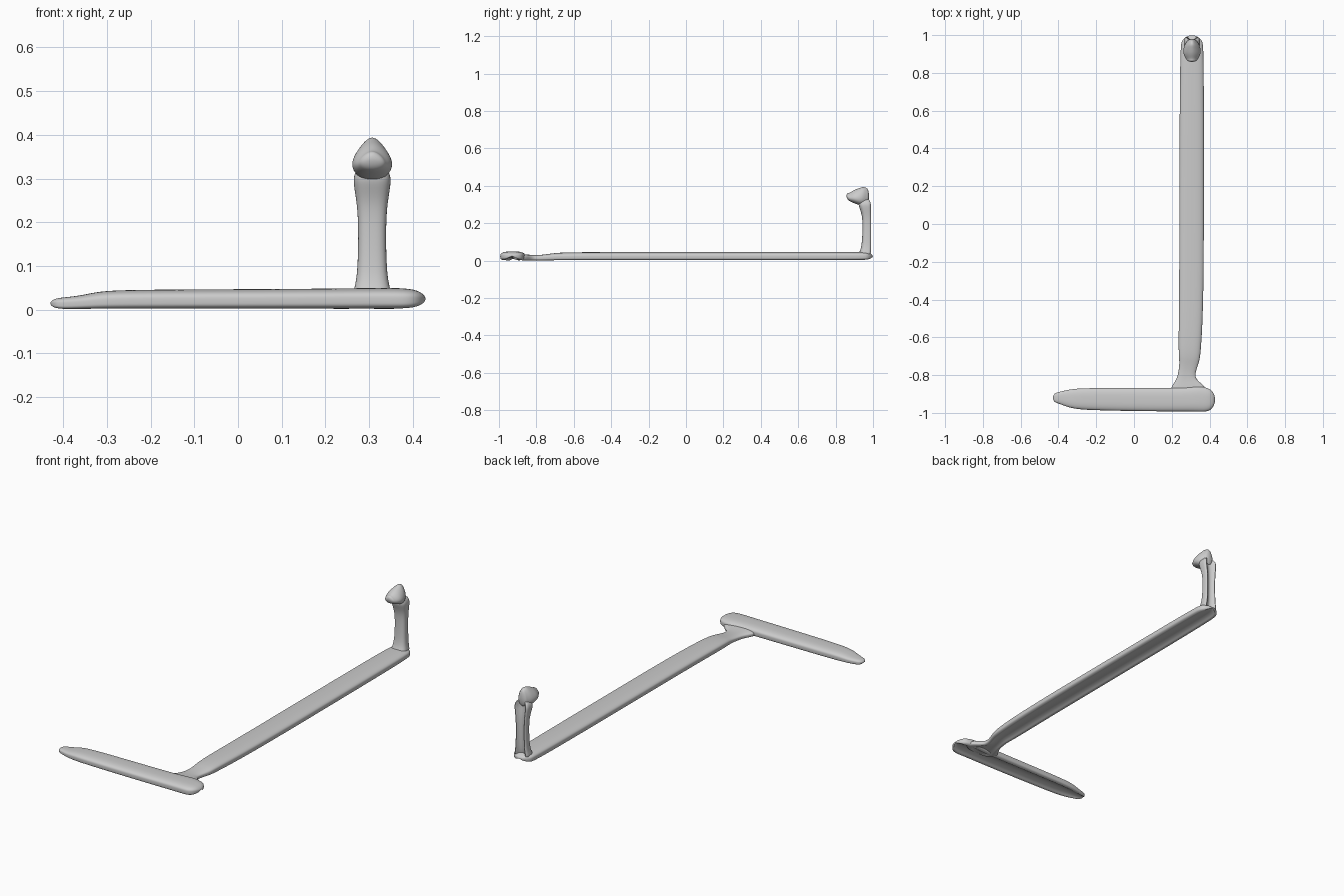
import bpy, bmesh, math

cube = bpy.data.objects.get("Cube")
if cube:
    bpy.data.objects.remove(cube, do_unlink=True)

# One plain grey for everything
COLOUR = (0.6, 0.6, 0.6, 1)
grey = bpy.data.materials.new("plain_grey")
grey.use_nodes = True
grey.diffuse_color = COLOUR
grey.node_tree.nodes["Principled BSDF"].inputs["Base Color"].default_value = COLOUR

SIDES = 40
POST_X = 0.307
BACK_Y = 0.992
KNOB_FLOOR = 0.295


def soften(value, power):
    return math.copysign(abs(value) ** power, value)


def cross_section(top_power, base_power, channel, taper):
    """Unit outline: a domed box with a hollow underside or a narrowed top."""
    outline = []
    for i in range(SIDES):
        angle = math.tau * i / SIDES
        power = top_power if i <= SIDES / 2 else base_power
        across = soften(math.cos(angle), power)
        up = soften(math.sin(angle), power) / 2
        if up < 0:
            up += channel * max(0, 1 - (across / 0.7) ** 2)
        across *= 1 - taper * (up + 0.2)
        outline.append((across, up))
    return outline


def rounded_ends(stations, start_cap, end_cap):
    """Add shrinking stations past both ends so that they close as domes."""
    def dome(station, reach):
        along, centre, width, thickness = station
        result = []
        for degrees in (60, 35, 10):
            angle = math.radians(degrees)
            result.append((along + reach * math.cos(angle), centre,
                           width * math.sin(angle), thickness,
                           thickness * math.sin(angle)))
        return result

    body = [station + (station[-1],) for station in stations]
    first = dome(stations[0], -start_cap)
    last = dome(stations[-1], end_cap)
    return first[::-1] + body + last


def loft(name, place, outline, stations, start_cap, end_cap):
    """Skin stations of (along, centre, half width, thickness)."""
    bm = bmesh.new()
    rings = []
    for along, centre, width, base, height in rounded_ends(stations, start_cap, end_cap):
        rings.append([bm.verts.new(place(along, centre + across * width,
                                         base / 2 + up * height))
                      for across, up in outline])
    for ring, following in zip(rings, rings[1:]):
        for i in range(SIDES):
            bm.faces.new((ring[i - 1], ring[i], following[i], following[i - 1]))
    bm.faces.new(rings[0])
    bm.faces.new(rings[-1])
    bmesh.ops.recalc_face_normals(bm, faces=bm.faces)
    for face in bm.faces:
        face.smooth = True
    mesh = bpy.data.meshes.new(name)
    bm.to_mesh(mesh)
    bm.free()
    mesh.materials.append(grey)
    part = bpy.data.objects.new(name, mesh)
    bpy.context.collection.objects.link(part)
    smooth = part.modifiers.new("smooth", "SUBSURF")
    smooth.levels = smooth.render_levels = 2


def along_x(along, side, up):
    return (along, side, up)


def along_y(along, side, up):
    return (side, along, up)


def upright(along, side, up):
    return (POST_X + side, BACK_Y - up, along)


def on_post(along, side, up):
    chin = max(0, 0.93 - along) * 0.4
    return (POST_X + side, along, KNOB_FLOOR + chin + up)


bar = cross_section(top_power=0.75, base_power=0.5, channel=0.4, taper=0)
egg = cross_section(top_power=1, base_power=1, channel=0, taper=0.5)

# Front crossbar, tapering to a low tip on the right
loft("front_crossbar", along_x, bar, [
    (-0.4, -0.92, 0.03, 0.028),
    (-0.36, -0.923, 0.043, 0.032),
    (-0.32, -0.925, 0.052, 0.042),
    (-0.25, -0.927, 0.059, 0.046),
    (0.1, -0.93, 0.062, 0.047),
    (0.27, -0.93, 0.062, 0.049),
    (0.34, -0.925, 0.068, 0.05),
    (0.38, -0.93, 0.064, 0.049),
], start_cap=0.03, end_cap=0.05)

# Long arm with its narrow, lower neck
loft("long_arm", along_y, bar, [
    (-0.88, 0.29, 0.1, 0.036),
    (-0.85, 0.285, 0.08, 0.033),
    (-0.82, 0.275, 0.048, 0.03),
    (-0.78, 0.281, 0.045, 0.03),
    (-0.73, 0.294, 0.052, 0.036),
    (-0.68, 0.294, 0.06, 0.045),
    (-0.4, 0.305, 0.065, 0.046),
    (0.3, 0.305, 0.065, 0.046),
    (0.94, POST_X, 0.063, 0.048),
], start_cap=0.05, end_cap=0.06)

# Upright post, hollow at the back, flared at its foot and top
loft("upright_post", upright, bar, [
    (0.04, 0, 0.045, 0.07),
    (0.07, 0, 0.033, 0.051),
    (0.2, 0, 0.031, 0.047),
    (0.25, 0, 0.036, 0.052),
    (0.29, 0, 0.043, 0.068),
    (0.305, 0, 0.042, 0.07),
], start_cap=0.02, end_cap=0.03)

# Knob leaning forward over the post
loft("knob", on_post, egg, [
    (0.875, 0, 0.034, 0.045),
    (0.9, 0, 0.05, 0.072),
    (0.93, 0, 0.049, 0.094),
    (0.95, 0, 0.041, 0.101),
    (0.965, 0, 0.03, 0.094),
], start_cap=0.017, end_cap=0.014)
